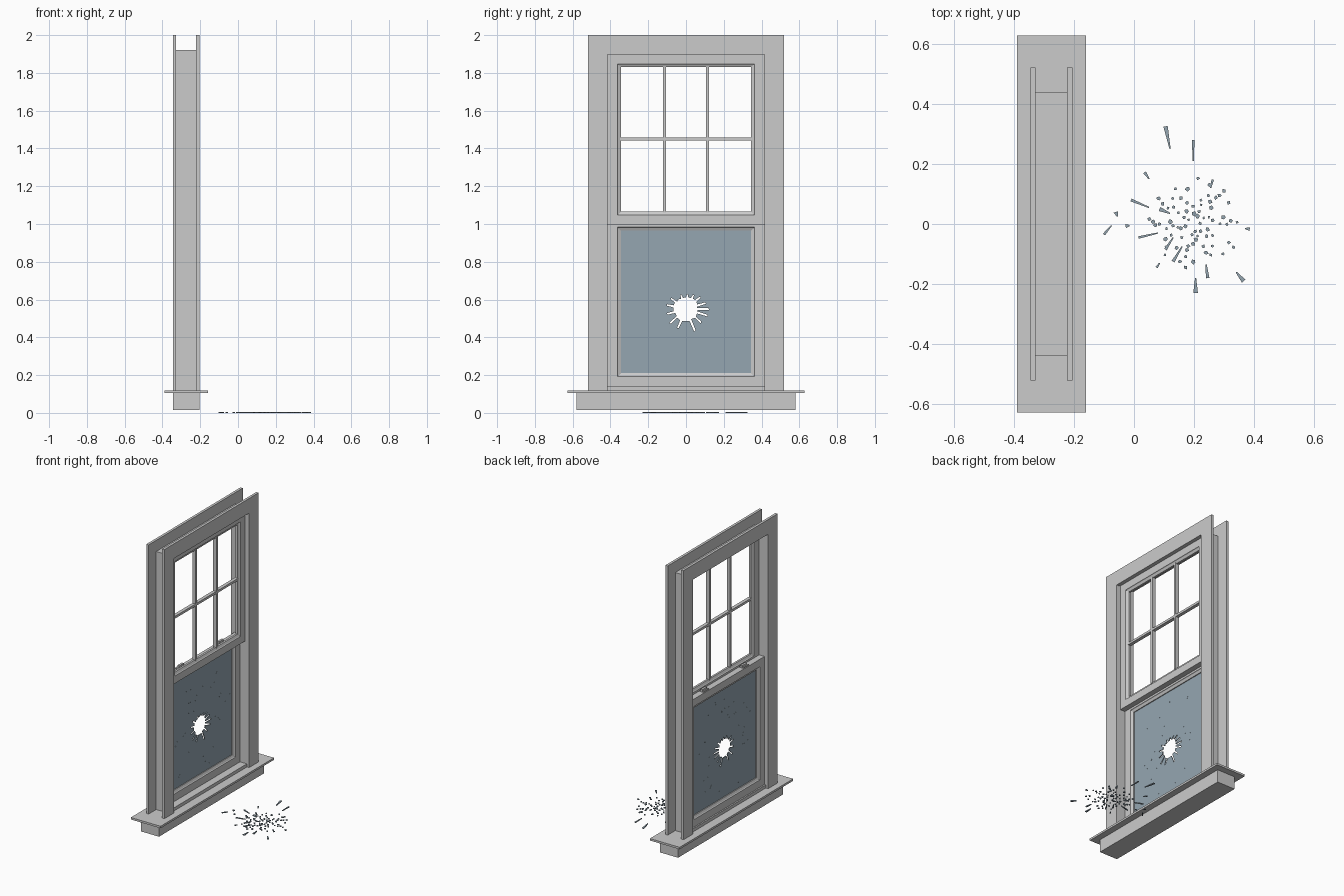
import bpy, bmesh, math, random
from math import cos, sin, radians, pi

if "Cube" in bpy.data.objects:
    bpy.data.objects.remove(bpy.data.objects["Cube"])

random.seed(4)

glass_mat = bpy.data.materials.new("glass_blue_grey")
glass_mat.diffuse_color = (0.3, 0.38, 0.44, 1)
glass_mat.use_nodes = True
glass_mat.node_tree.nodes["Principled BSDF"].inputs["Base Color"].default_value = glass_mat.diffuse_color


def finish(name, bm, mat=None):
    bmesh.ops.recalc_face_normals(bm, faces=bm.faces)
    me = bpy.data.meshes.new(name)
    bm.to_mesh(me)
    bm.free()
    ob = bpy.data.objects.new(name, me)
    bpy.context.collection.objects.link(ob)
    if mat:
        me.materials.append(mat)
    return ob


def loft(name, loops, mat=None):
    """Skin equal-length closed loops, joined last to first (a ring)."""
    bm = bmesh.new()
    rows = [[bm.verts.new(p) for p in loop] for loop in loops]
    n = len(rows[0])
    for i, a in enumerate(rows):
        b = rows[(i + 1) % len(rows)]
        for j in range(n):
            k = (j + 1) % n
            bm.faces.new((a[j], a[k], b[k], b[j]))
    return finish(name, bm, mat)


def mitred_frame(name, half, z0, z1, profile):
    """Rectangular frame in the y-z plane; profile = (inset, x) points."""
    def rect(d, x):
        return [(x, -half + d, z0 + d), (x, half - d, z0 + d),
                (x, half - d, z1 - d), (x, -half + d, z1 - d)]
    return loft(name, [rect(d, x) for d, x in profile])


def add_prism(bm, base, offset):
    lo = [bm.verts.new(p) for p in base]
    hi = [bm.verts.new([c + o for c, o in zip(p, offset)]) for p in base]
    n = len(lo)
    bm.faces.new(lo)
    bm.faces.new(hi)
    for i in range(n):
        j = (i + 1) % n
        bm.faces.new((lo[i], lo[j], hi[j], hi[i]))


def prism(name, base, offset, mat=None):
    bm = bmesh.new()
    add_prism(bm, base, offset)
    return finish(name, bm, mat)


def box(name, x0, x1, y0, y1, z0, z1):
    return prism(name, [(x0, y0, z0), (x1, y0, z0), (x1, y1, z0), (x0, y1, z0)],
                 (0, 0, z1 - z0))


# Sill and apron
box("sill", -0.39, -0.16, -0.627, 0.627, 0.104, 0.118)
box("apron", -0.345, -0.205, -0.58, 0.58, 0.015, 0.104)

# Jamb box between the two casings
mitred_frame("jamb", 0.437, 0.118, 1.922,
             [(0, -0.327), (0.022, -0.327), (0.022, -0.222), (0, -0.222)])

# Mitred casings, inside and outside
for side, x in (("inner", -0.345), ("outer", -0.223)):
    for s in (-1, 1):
        prism(f"{side}_casing_side", [(x, s * 0.52, 0.118), (x, s * 0.415, 0.118),
              (x, s * 0.415, 1.897), (x, s * 0.52, 2.0)], (0.018, 0, 0))
    prism(f"{side}_casing_head", [(x, -0.415, 1.897), (x, 0.415, 1.897),
          (x, 0.52, 2.0), (x, -0.52, 2.0)], (0.018, 0, 0))


# Two sashes with a stepped, bevelled glazing bead
def sash(name, x0, x1, z0, z1):
    mitred_frame(name, 0.415, z0, z1,
                 [(0, x0), (0.052, x0), (0.055, x0 + 0.005), (0.07, x0 + 0.012),
                  (0.07, x1 - 0.012), (0.055, x1 - 0.005), (0.052, x1), (0, x1)])


sash("lower_sash", -0.317, -0.275, 0.14, 1.035)
sash("upper_sash", -0.273, -0.235, 0.995, 1.9)

# Glazing bars of the upper sash
for y in (-0.115, 0.115):
    box("vertical_bar", -0.267, -0.241, y - 0.008, y + 0.008, 1.06, 1.835)
box("horizontal_bar", -0.266, -0.242, -0.35, 0.35, 1.442, 1.458)

# Sash latches on the meeting rail
for y in (-0.22, 0.22):
    box("latch_plate", -0.312, -0.28, y - 0.03, y + 0.03, 1.035, 1.042)
    box("latch_lever", -0.305, -0.29, y - 0.015, y + 0.035, 1.042, 1.055)

# Broken pane: jagged hole lofted out to the rectangle edge
CZ, Y, ZB, ZT = 0.55, 0.352, 0.203, 0.972
slits = {0: .122, -17: .12, 17: .11, 40: .1, 62: .085, 85: .078, 110: .08,
         145: .098, 168: .104, 195: .105, 222: .115, 247: .112, 292: .128, 318: .108}
polar = []
for a, r in slits.items():
    polar += [(a - 5, .064 + random.uniform(-.005, .005)), (a - 2.2, r),
              (a + 2.2, r * 0.97), (a + 5, .064 + random.uniform(-.005, .005))]
for y, z in ((Y, ZT), (-Y, ZT), (-Y, ZB), (Y, ZB)):
    polar.append((math.degrees(math.atan2(z - CZ, y)), .066))
polar = sorted((a % 360, r) for a, r in polar)


def to_edge(a):
    c, s = cos(radians(a)), sin(radians(a))
    return min(Y / max(abs(c), 1e-6), ((ZT if s > 0 else ZB) - CZ) / s if abs(s) > 1e-6 else 9)


def pane_loop(x, outer):
    pts = []
    for a, r in polar:
        d = to_edge(a) if outer else r
        pts.append((x, d * cos(radians(a)), CZ + d * sin(radians(a))))
    return pts


GX0, GX1 = -0.298, -0.293
loft("broken_pane", [pane_loop(GX0, False), pane_loop(GX0, True),
                     pane_loop(GX1, True), pane_loop(GX1, False)], glass_mat)

# Hairline cracks radiating through the pane
bm = bmesh.new()
for i in range(130):
    a = random.uniform(0, 2 * pi)
    r = random.uniform(0.14, 0.36)
    n = random.choice((0.004, 0.006, 0.009, 0.025))
    y, z = r * cos(a), CZ + r * sin(a)
    if abs(y) > 0.33 or not 0.23 < z < 0.95:
        continue
    c, s, w = cos(a), sin(a), 0.0012
    add_prism(bm, [(GX0 - 0.0004, y - w * s, z + w * c), (GX0 - 0.0004, y + w * s, z - w * c),
                   (GX0 - 0.0004, y + n * c, z + n * s)], (GX1 - GX0 + 0.0008, 0, 0))
finish("pane_cracks", bm, glass_mat)

# Long shards on the floor: inner end, outer end
long_shards = [(.12, .25, .105, .325), (.197, .21, .197, .28), (.05, .055, -.01, .08),
               (.05, .15, .035, .172), (-.075, -.005, -.1, -.035), (-.055, .025, -.06, .04),
               (.08, -.03, .015, -.045), (.16, -.075, .13, -.125), (.24, -.135, .245, -.18),
               (.34, -.16, .365, -.19), (.205, -.18, .205, -.23), (.13, -.045, .105, -.085),
               (.255, .12, .262, .148), (.37, -.015, .385, -.017), (.12, .035, .085, .05),
               (-.015, -.005, -.028, -.007), (.085, -.13, .075, -.145)]
bm = bmesh.new()
for x0, y0, x1, y1 in long_shards:
    n = math.hypot(x1 - x0, y1 - y0)
    u, v = -(y1 - y0) / n, (x1 - x0) / n
    w0, w1 = 0.002, random.uniform(0.004, 0.008)
    add_prism(bm, [(x0 + u * w0, y0 + v * w0, 0), (x0 - u * w0, y0 - v * w0, 0),
                   (x1 - u * w1, y1 - v * w1, 0), (x1 + u * w1, y1 + v * w1, 0)], (0, 0, 0.006))
# Small chips scattered around the impact centre
for i in range(75):
    a = i * 2.4 + random.uniform(-.3, .3)
    r = 0.02 + 0.135 * (i / 75) ** 0.9
    cx, cy = 0.2 + r * cos(a), r * sin(a)
    size, turn = random.uniform(0.006, 0.0105), random.uniform(0, 6)
    k = random.choice((4, 5, 5))
    add_prism(bm, [(cx + size * random.uniform(.6, 1) * cos(turn + j * 2 * pi / k),
                    cy + size * random.uniform(.6, 1) * sin(turn + j * 2 * pi / k), 0)
                   for j in range(k)], (0, 0, 0.006))
finish("floor_shards", bm, glass_mat)
